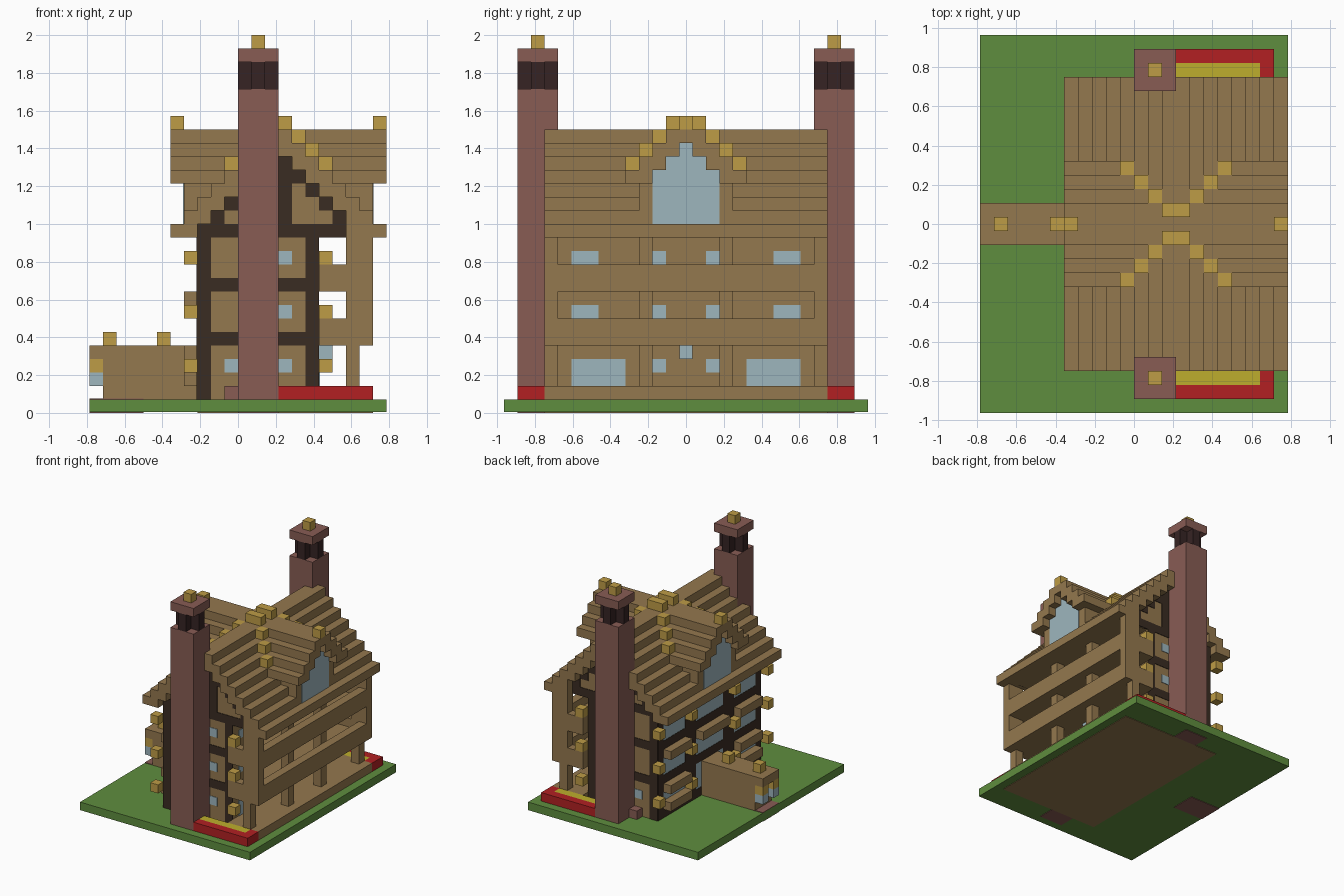
import bpy
import bmesh

UNIT = 1 / 14          # edge of one building block
WIDTH, DEPTH = 22, 27  # plot size in blocks

default_cube = bpy.data.objects.get("Cube")
if default_cube:
    bpy.data.objects.remove(default_cube, do_unlink=True)


def linear(channel):
    c = channel / 255
    return c / 12.92 if c <= 0.04045 else ((c + 0.055) / 1.055) ** 2.4


def material(name, *rgb):
    mat = bpy.data.materials.new(name)
    color = [linear(c) for c in rgb] + [1]
    mat.use_nodes = True
    mat.diffuse_color = color
    mat.node_tree.nodes["Principled BSDF"].inputs["Base Color"].default_value = color
    return mat


grass = material("grass green", 95, 141, 62)
timber = material("light timber", 148, 120, 78)
frame = material("dark timber", 58, 44, 34)
brick = material("brick", 136, 92, 84)
soot = material("sooty brick", 54, 36, 36)
lamp = material("lamp gold", 190, 156, 70)
glass = material("glass", 158, 182, 190)
border = material("flower bed red", 178, 32, 34)
flowers = material("flower yellow", 190, 174, 45)


def part(name, mat, boxes, mirror=False):
    """Join boxes (x range, y range, z range, in blocks) into one object."""
    boxes = list(boxes)
    if mirror:
        boxes += [(x, (DEPTH - y[1], DEPTH - y[0]), z) for x, y, z in boxes]
    bm = bmesh.new()
    for x, y, z in boxes:
        cube = bmesh.ops.create_cube(bm, size=1)
        for v in cube["verts"]:
            v.co.x = (x[v.co.x > 0] - WIDTH / 2) * UNIT
            v.co.y = (y[v.co.y > 0] - DEPTH / 2) * UNIT
            v.co.z = z[v.co.z > 0] * UNIT
    mesh = bpy.data.meshes.new(name)
    bm.to_mesh(mesh)
    bm.free()
    mesh.materials.append(mat)
    obj = bpy.data.objects.new(name, mesh)
    bpy.context.collection.objects.link(obj)
    return obj


def span(start, size=1):
    return (start, start + size)


HOUSE_Y, ROOF_Y = (4, 23), (3, 24)
FLOORS = (1, 5, 9)
thin = 0.06

# Ground, with the foundations showing on its underside
part("lawn", grass, [((0, WIDTH), (0, DEPTH), (thin, 1))])
part("house_foundation", timber, [((8, 21), ROOF_Y, (0, thin))])
part("chimney_foundation", brick, [((11, 14), (1, 3), (0, thin))], mirror=True)
part("path", brick, [((0, 4), (12, 15), z) for z in ((0, thin), (1, 1 + thin))])
part("hearth_step", brick, [((10, 11), (3, 4), (1, 2))], mirror=True)

# House body with gable fill under the stepped roof
part("house_walls", timber, [((8, 17), HOUSE_Y, (1, 14))])
part("gable_walls", timber,
     [((8 + k, 20 - k), HOUSE_Y, span(13 + k, 1.2)) for k in range(6)])

# Dark timber framing on both gable ends
end = (4 - thin, 4.5)
timbers = [(span(x), end, (1, 14)) for x in (8, 16)]
timbers += [((8, 17), end, span(z)) for z in (5, 9)]
timbers += [((8, 20), end, (13, 14)), ((13, 15), end, (14, 19))]
for k in range(6):
    timbers += [(span(x), end, span(13 + k)) for x in (8 + k, 19 - k)]
part("gable_frame", frame, timbers, mirror=True)

# Dark framing on the porch side
side = (8 - thin, 8.5)
grid = [(side, HOUSE_Y, span(z)) for z in (5, 9, 13)]
grid += [(side, y, (1, 14)) for y in ((4, 5), (9, 11), (16, 18), (22, 23))]
grid += [(side, HOUSE_Y, (1, 2))]
part("side_frame", frame, grid)

# Windows
part("gable_windows", glass,
     [(span(14), (4 - thin, 4.4), span(z)) for z in (3, 7, 11)]
     + [(span(10), (4 - thin, 4.4), span(3))], mirror=True)
bays = ((5, 9), (11, 16), (18, 22))
part("side_windows", glass,
     [((8 - thin / 2, 8.4), bay, (z + 1, z + 4)) for z in FLOORS for bay in bays])
inner = (16.6, 17 + thin)
small = [(inner, y, span(z)) for z in (7, 11) for y in ((5, 7), (11, 12))]
part("veranda_windows", glass,
     small + [(inner, (5, 9), (2, 4)), (inner, (11, 12), (3, 4))], mirror=True)

# Window boxes on the porch side
part("window_boxes", timber,
     [((7, 8), y, span(z)) for z in (2, 4, 8) for y in ((5, 9), (18, 22))]
     + [((7, 8), (11, 16), span(8))])

# Veranda: ground deck, two balconies with parapets, posts
deck = [((17, 21), ROOF_Y, (1, 2))]
for z in (5, 9):
    deck.append(((17, 21), ROOF_Y, span(z)))
    deck.append(((20, 21), ROOF_Y, span(z, 2)))
    deck += [((17, 21), y, span(z, 2)) for y in ((3, 4), (23, 24))]
part("veranda_decks", timber, deck)
part("veranda_posts", timber,
     [((19, 20), span(y), (2, 14)) for y in (3, 10)]
     + [((20, 21), (3, 4), (5, 13))], mirror=True)

# Stepped main roof, from the eaves up to the ridge
roof = []
for k in range(8):
    low = max(13, 12 + k)
    roof += [(span(x), ROOF_Y, (low, 14 + k)) for x in (6 + k, 21 - k)]
part("main_roof", timber, roof)

# Cross roof with glazed dormer ends
mid = DEPTH // 2
cross = [((6, 22), (mid - 1, mid + 2), (20, 21))]
for d in range(1, 5):
    top = 22 - d
    for y in (mid - d, mid + d):
        cross.append(((6, 22), span(y), (max(17, top - 2), top)))
part("cross_roof", timber, cross)
part("dormer_cheeks", timber, [((7, 21), (10, 11), (14, 18))], mirror=True)
panes = []
for x in ((7 - thin, 8), (20, 21 + thin)):
    panes += [(x, (mid - d, mid + 1 + d), (14, 20 - d)) for d in range(3)]
part("dormer_glass", glass, panes)

# Gold blocks along the roof valleys and ridge ends
studs = [((13, 15), (12, 13), (21, 22))]
for k in range(3):
    studs += [(span(x), span(9 + k), span(18 + k)) for x in (10 + k, 17 - k)]
part("valley_studs", lamp, studs, mirror=True)
part("ridge_finials", lamp, [(span(x), span(mid), (21, 22)) for x in (6, 21)])

# Lamps on the house corners and between the window bays
part("corner_lamps", lamp,
     [(span(x), (3, 4), span(z)) for x in (7, 17) for z in (3, 7, 11)], mirror=True)
part("bay_lamps", lamp,
     [((7, 8), (9, 10), span(z)) for z in (3, 7, 11)], mirror=True)
part("veranda_lantern", glass, [((17, 18), span(mid), (4, 5))])

# Porch
part("porch", timber, [((1, 8), (12, 15), (1, 4)), ((0, 8), (12, 15), (4, 5))])
part("porch_lamps", lamp, [((0, 1), (12, 13), (3, 4))], mirror=True)
part("porch_lanterns", glass, [((0, 1), (12, 13), (2, 3))], mirror=True)
part("porch_finials", lamp, [(span(x), span(mid), (5, 6)) for x in (1, 5)])

# Chimneys: shaft, cross-shaped sooty neck, cap and finial
part("chimney_shafts", brick, [((11, 14), (1, 4), (1, 24))], mirror=True)
part("chimney_necks", soot,
     [((11, 14), (2, 3), (24, 26)), ((12, 13), (1, 4), (24, 26))], mirror=True)
part("chimney_caps", brick, [((11, 14), (1, 4), (26, 27))], mirror=True)
part("chimney_finials", lamp, [((12, 13), (2, 3), (27, 28))], mirror=True)

# Flower beds beside the chimneys
part("bed_borders", border,
     [((14, 21), (1, 2), (1, 2)), ((20, 21), (2, 3), (1, 2))], mirror=True)
part("bed_flowers", flowers, [((14, 20), (2, 3), (1, 2))], mirror=True)
